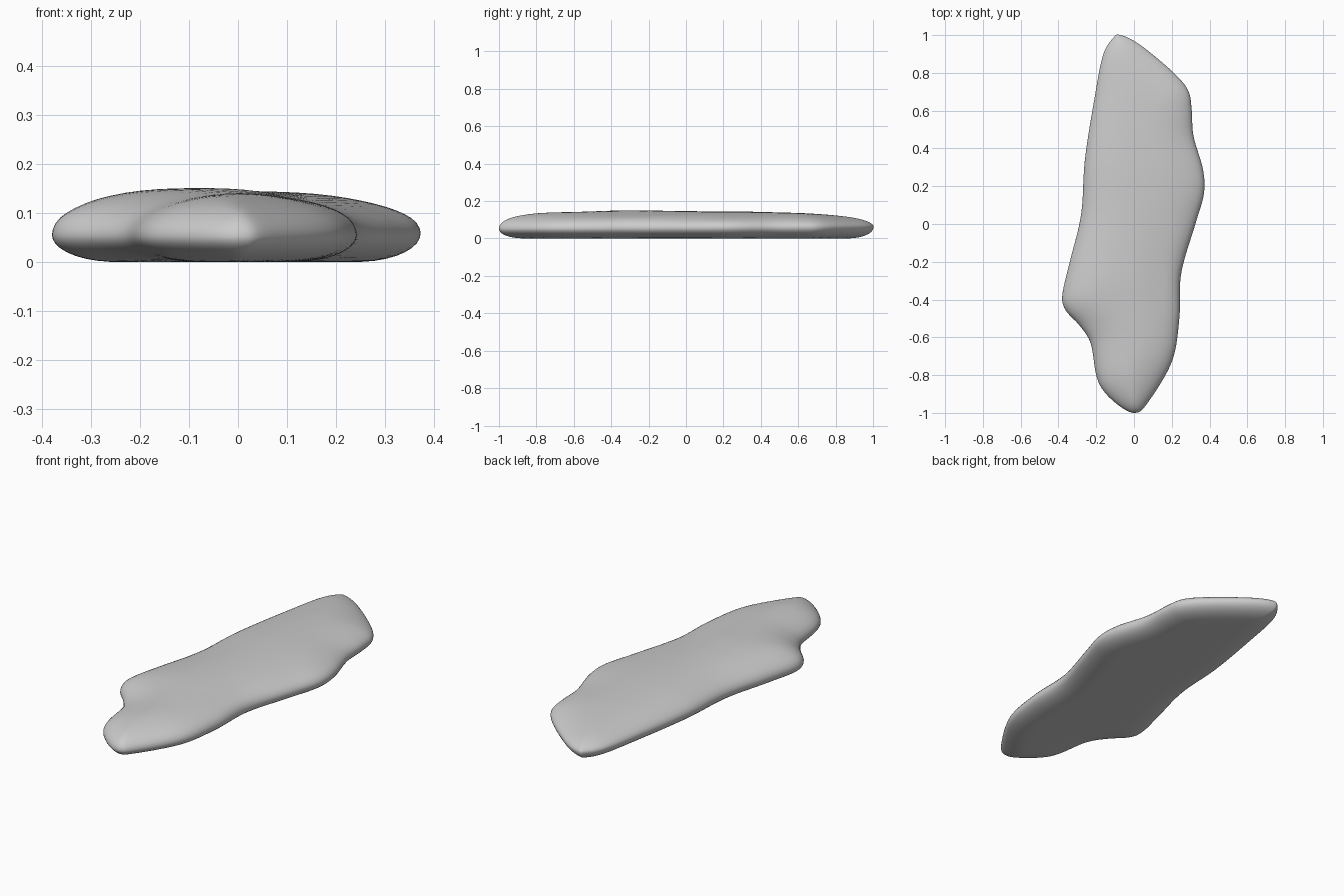
import bpy, bmesh, math
from mathutils import Vector
from mathutils.geometry import intersect_point_line

if "Cube" in bpy.data.objects:
    bpy.data.objects.remove(bpy.data.objects["Cube"])

# Plan outline, anticlockwise from the back tip
LEFT = [(-.07, 1), (-.11, .985), (-.165, .89), (-.21, .66), (-.26, .34), (-.28, .05),
        (-.34, -.2), (-.38, -.38), (-.36, -.46), (-.29, -.535), (-.23, -.63),
        (-.2, -.8), (-.16, -.885), (-.075, -.965), (.005, -1)]
RIGHT = [(.07, -.95), (.2, -.73), (.24, -.5), (.25, -.26), (.325, 0), (.37, .16),
         (.365, .29), (.315, .465), (.305, .61), (.285, .71), (.2, .81), (.03, .95)]
# Crest height along the length
CREST = [(-1, .143), (-.6, .146), (-.3, .155), (0, .15), (.3, .148), (.6, .14), (1, .125)]


def smooth_loop(pts, steps=10):
    out, n = [], len(pts)
    for i in range(n):
        a, b, c, d = (Vector(pts[(i + k) % n]) for k in (-1, 0, 1, 2))
        for s in range(steps):
            t = s / steps
            out.append(.5 * (2 * b + (c - a) * t + (2 * a - 5 * b + 4 * c - d) * t * t
                             + (3 * b - a - 3 * c + d) * t ** 3))
    return out


def lerp_table(table, v):
    table = sorted(table)
    if v <= table[0][0]:
        return table[0][1]
    for (a, p), (b, q) in zip(table, table[1:]):
        if v <= b:
            return p + (q - p) * (v - a) / max(b - a, 1e-9)
    return table[-1][1]


loop = smooth_loop(LEFT + RIGHT)
hi = max(range(len(loop)), key=lambda i: loop[i].y)
loop = loop[hi:] + loop[:hi]
lo = min(range(len(loop)), key=lambda i: loop[i].y)
left = [(p.y, p.x) for p in loop[:lo + 1]]
right = [(p.y, p.x) for p in loop[lo:] + loop[:1]]


def edge_distance(p):
    best = 9
    for a, b in zip(loop, loop[1:] + loop[:1]):
        q, f = intersect_point_line(p, a, b)
        q = a if f < 0 else b if f > 1 else q.to_2d()
        best = min(best, (p - q).length)
    return best


def rounded(d, w):
    return math.sqrt(max(0, 1 - (1 - min(d / w, 1)) ** 2))


def bump(x, y, cx, cy, rx, ry):
    return math.exp(-((x - cx) / rx) ** 2 - ((y - cy) / ry) ** 2)


# Stone slab: rows across the outline, top and bottom skins sharing the rim
ROWS, COLS = 110, 28
bm = bmesh.new()
top, bot = [], []
y0, y1 = loop[lo].y, loop[0].y
for r in range(ROWS + 1):
    y = (y0 + y1) / 2 - (y1 - y0) / 2 * math.cos(math.pi * r / ROWS)
    xl, xr = lerp_table(left, y), lerp_table(right, y)
    rim = .06 + .005 * y
    tip = r in (0, ROWS)
    ta, ba = [], []
    for c in range(COLS + 1):
        if tip and c:
            ta.append(ta[0])
            ba.append(ta[0])
            continue
        x = xl + (xr - xl) * (1 - math.cos(math.pi * c / COLS)) / 2
        edge = tip or c in (0, COLS)
        d = 0 if edge else edge_distance(Vector((x, y)))
        # shallow hollows on the upper face
        h = lerp_table(CREST, y) - .014 * bump(x, y, .12, -.25, .07, .3) \
            - .012 * bump(x, y, .28, .15, .12, .3)
        v = bm.verts.new((x, y, rim + (h - rim) * rounded(d, .23)))
        ta.append(v)
        ba.append(v if edge else bm.verts.new((x, y, rim - (rim - .003) * rounded(d, .13))))
    top.append(ta)
    bot.append(ba)

for grid in (top, bot):
    for r in range(ROWS):
        for c in range(COLS):
            q = [grid[r][c], grid[r][c + 1], grid[r + 1][c + 1], grid[r + 1][c]]
            q = list(dict.fromkeys(q))
            bm.faces.new(q if grid is top else q[::-1])

# Soften the upper face
inner = list({v for row in top[4:-4] for v in row[4:-4]})
for _ in range(8):
    bmesh.ops.smooth_vert(bm, verts=inner, factor=.5, use_axis_z=True)
low = min(v.co.z for v in bm.verts)
for v in bm.verts:
    v.co.z -= low
bmesh.ops.recalc_face_normals(bm, faces=bm.faces)
for f in bm.faces:
    f.smooth = True

mesh = bpy.data.meshes.new("stone_slab")
bm.to_mesh(mesh)
bm.free()
bpy.context.collection.objects.link(bpy.data.objects.new("stone_slab", mesh))
